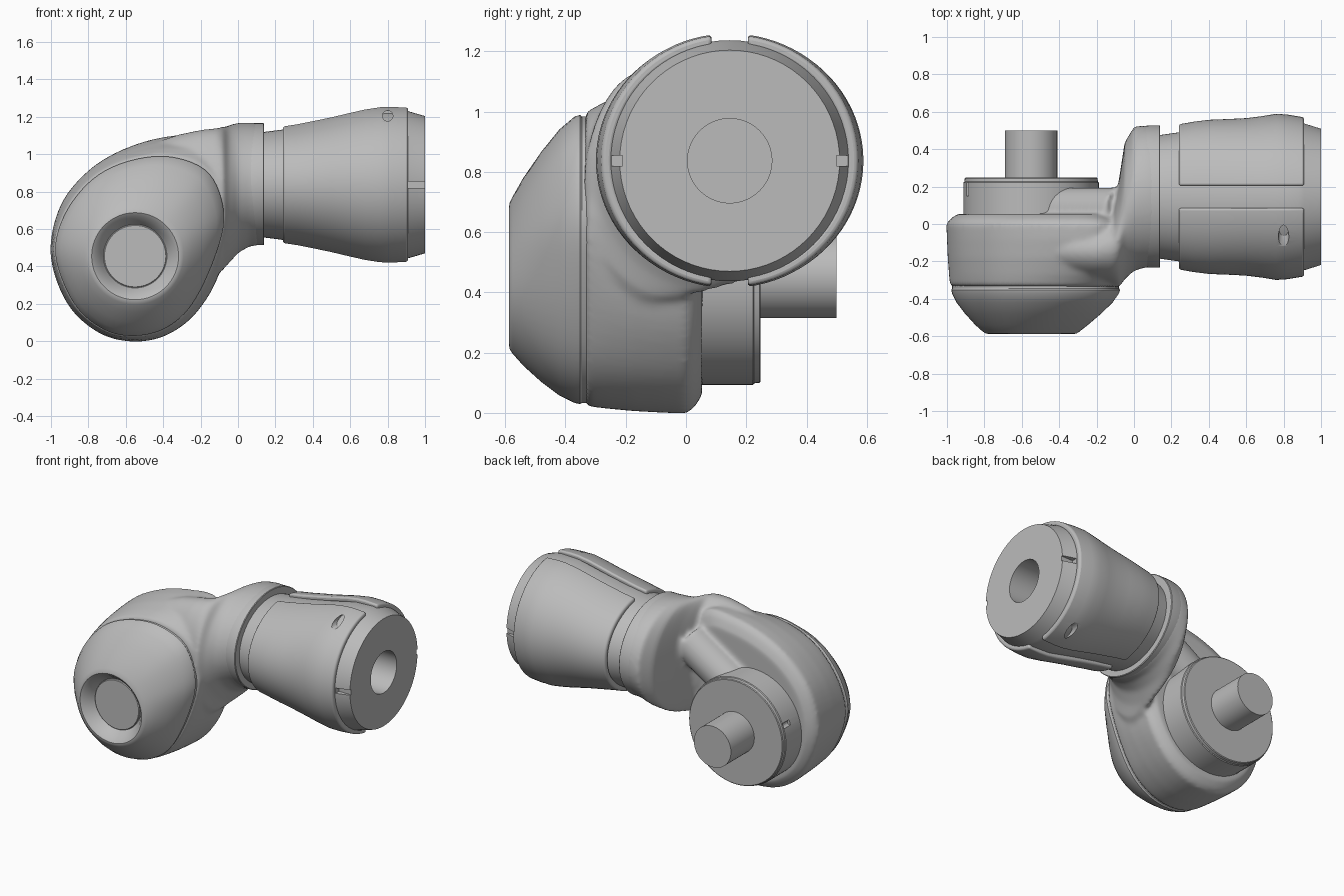
import bpy, bmesh, math
from mathutils import Vector, Matrix

old = bpy.data.objects.get("Cube")
if old:
    bpy.data.objects.remove(old, do_unlink=True)

grey = bpy.data.materials.new("light_grey")
grey.use_nodes = True
COLOUR = (0.5, 0.5, 0.5, 1)
grey.diffuse_color = COLOUR
grey.node_tree.nodes["Principled BSDF"].inputs["Base Color"].default_value = COLOUR

YC, ZC = 0.145, 0.837          # axis of the forearm tube
HUB = Vector((-0.55, 0.455))   # joint axis in x, z


def loft(bm, rings):
    """Skin a list of equal-length point rings and close both ends."""
    rows = [[bm.verts.new(p) for p in ring] for ring in rings]
    n = len(rows[0])
    for a, b in zip(rows, rows[1:]):
        for i in range(n):
            j = (i + 1) % n
            bm.faces.new((a[i], a[j], b[j], b[i]))
    bm.faces.new(rows[0])
    bm.faces.new(rows[-1])


def smooth(ob, angle=35):
    bpy.ops.object.select_all(action="DESELECT")
    ob.select_set(True)
    bpy.context.view_layer.objects.active = ob
    bpy.ops.object.shade_smooth_by_angle(angle=math.radians(angle))


def make(name, *shells, angle=35):
    bm = bmesh.new()
    for rings in shells:
        loft(bm, rings)
    bmesh.ops.recalc_face_normals(bm, faces=bm.faces)
    mesh = bpy.data.meshes.new(name)
    bm.to_mesh(mesh)
    bm.free()
    mesh.materials.append(grey)
    ob = bpy.data.objects.new(name, mesh)
    bpy.context.collection.objects.link(ob)
    smooth(ob, angle)
    return ob


def oval(x, ry, rz, yc=YC, zc=ZC, n=72):
    """Elliptical section across the x axis."""
    return [(x, yc + ry * math.cos(t), zc + rz * math.sin(t))
            for t in (2 * math.pi * i / n for i in range(n))]


def disc(y, r, centre=HUB, n=64):
    """Circular section across the y axis."""
    return [(centre[0] + r * math.cos(t), y, centre[1] + r * math.sin(t))
            for t in (2 * math.pi * i / n for i in range(n))]


def spline(pts, steps=6):
    """Closed smooth curve through the points."""
    pts = [Vector(p) for p in pts]
    n, out = len(pts), []
    for i in range(n):
        a, b, c, d = (pts[(i + k) % n] for k in (-1, 0, 1, 2))
        for s in range(steps):
            t = s / steps
            out.append(0.5 * (2 * b + (c - a) * t + (2 * a - 5 * b + 4 * c - d) * t * t
                              + (3 * b - a - 3 * c + d) * t ** 3))
    return out


def blend(a, b, t, y, grow=1.0):
    """Section at depth y between two outlines, scaled about the hub."""
    return [((q := HUB + (p.lerp(r, t) - HUB) * grow).x, y, q.y) for p, r in zip(a, b)]


def cut(ob, cutters, angle=35):
    """Subtract the cutters for good and restore crisp edges."""
    for cutter in cutters:
        mod = ob.modifiers.new("cut", "BOOLEAN")
        mod.object = cutter
        mod.solver = "EXACT"
    bpy.context.view_layer.objects.active = ob
    for mod in list(ob.modifiers):
        bpy.ops.object.modifier_apply(modifier=mod.name)
    for cutter in cutters:
        bpy.data.objects.remove(cutter, do_unlink=True)
    smooth(ob, angle)


# Outlines of the elbow: egg-shaped front, fuller silhouette behind
egg = spline([(-.98, .46), (-.93, .68), (-.78, .87), (-.58, .97), (-.35, .99), (-.15, .9),
              (-.07, .68), (-.12, .45), (-.24, .2), (-.38, .07), (-.55, .025), (-.72, .06), (-.88, .2)])
full = spline([(-1, .46), (-.95, .72), (-.8, .91), (-.6, 1.03), (-.36, 1.095), (-.14, 1.08),
               (-.04, .78), (-.09, .4), (-.21, .17), (-.37, .04), (-.55, 0), (-.74, .045), (-.91, .2)])
rim = [HUB + (p - HUB).normalized() * 0.25 for p in egg]

# Elbow housing: hub body, neck and inner cable tube fused together
body = [blend(egg, full, t, y, g) for y, t, g in
        ((-.335, 0, 1.005), (-.27, .4, 1), (-.18, .75, 1), (-.08, .97, 1), (0, 1, 1.005),
         (.028, 1, .96), (.054, 1, .87))]
neck = [oval(x, ry, rz, yc, zc) for x, yc, ry, zc, rz in
        ((-.45, -.14, .15, .72, .34), (-.32, -.14, .18, .74, .365), (-.2, -.14, .19, .745, .385),
         (-.11, -.12, .215, .752, .388), (-.08, -.05, .29, .765, .385), (-.05, .07, .365, .785, .37),
         (0, .135, .385, .82, .348), (.06, .147, .38, .838, .331), (.12, .147, .375, .84, .325))]
tube_dir = Vector((.37, 0, .24))
turn = tube_dir.to_track_quat("Z", "Y")
tube = [[Vector((-.45, .07, .66)) + tube_dir * s + turn @ Vector((.125 * math.cos(a), .125 * math.sin(a), 0))
         for a in (2 * math.pi * i / 32 for i in range(32))] for s in (0, 1)]
elbow = make("elbow_housing", body, neck, tube)
remesh = elbow.modifiers.new("fuse", "REMESH")
remesh.mode = "VOXEL"
remesh.voxel_size = 0.013
remesh.use_smooth_shade = True
soften = elbow.modifiers.new("soften", "SMOOTH")
soften.factor = 0.5
soften.iterations = 10

# Domed joint cover with dished centre and a flat round floor
cover = [blend(egg, rim, t, y, g) for y, t, g in
         ((-.3, 0, .98), (-.345, 0, .98), (-.352, 0, .99), (-.37, .01, .985), (-.42, .18, 1), (-.48, .43, 1),
          (-.54, .73, 1), (-.575, .95, 1), (-.585, 1, .975), (-.587, 1, .93), (-.575, 1, .86), (-.535, 1, .74),
          (-.51, 1, .68))]
make("joint_cover", cover, angle=28)
make("cover_floor", [disc(y, r) for y, r in ((-.5, .168), (-.518, .168), (-.522, .164))])

# Output drum with a small keyway, and the shaft on the back of the joint
drum = make("output_drum", [disc(y, r) for y, r in
                            ((0, .362), (.222, .362), (.226, .357), (.244, .355), (.248, .35))], angle=25)
key = HUB + Vector((-.36 * math.cos(.35), .36 * math.sin(.35)))
cut(drum, [make("keyway_cutter", [disc(y, .018, key, 12) for y in (.15, .222)])], angle=25)
make("output_shaft", [disc(.2, .14), disc(.5, .14)])

# Flange closing the neck
make("neck_flange", [oval(x, ry, rz, .147, .84) for x, ry, rz in
                     ((.03, .37, .318), (.07, .379, .326), (.136, .38, .326), (.14, .376, .322))])

# Forearm core with bored end and two side slots
core = make("forearm_core", [oval(x, ry, rz) for x, ry, rz in
                             ((.1, .325, .277), (.24, .345, .295), (.4, .375, .32), (.6, .395, .36),
                              (.75, .405, .395), (.88, .405, .4), (.91, .393, .393), (1, .365, .367),
                              (1, .14, .14), (.5, .14, .14))])
cut(core, [make("slot_cutter", [[(x, YC + side * .38 + .025 * a, ZC + .018 * b) for a, b in
                                 ((-1, -1), (1, -1), (1, 1), (-1, 1))] for x in (.91, 1.05)])
           for side in (-1, 1)])


def arc(x, ry, rz, thick=0.035, n=40):
    """C-shaped section covering the front half, leaving a gap at top and bottom."""
    out = []
    for k, (a, b) in enumerate(((ry, rz), (ry - thick, rz - thick))):
        start = math.asin(.06 / a)
        row = [start + (math.pi - 2 * start) * i / n for i in range(n + 1)]
        pts = [(x, YC - a * math.sin(t), ZC + b * math.cos(t)) for t in row]
        out += pts[::-1] if k else pts
    return out


# Two forearm shells, the second turned half a circle around the tube
PROFILE = ((.24, .388, .317), (.32, .402, .329), (.4, .412, .345), (.5, .416, .366), (.6, .421, .39),
           (.68, .431, .408), (.76, .444, .42), (.82, .44, .422), (.91, .425, .418))
half_turn = (Matrix.Translation((0, YC, ZC)) @ Matrix.Rotation(math.pi, 4, "X")
             @ Matrix.Translation((0, -YC, -ZC)))
for name, turned in (("front_shell", False), ("back_shell", True)):
    shell = make(name, [arc(*p) for p in PROFILE])
    bevel = shell.modifiers.new("soft_edges", "BEVEL")
    bevel.width = 0.012
    bevel.segments = 3
    bevel.limit_method = "ANGLE"
    bevel.angle_limit = math.radians(50)
    cut(shell, [make("screw_hole_cutter", [disc(y, .028, (.8, 1.205), 24) for y in (-.3, .03)])])
    if turned:
        shell.data.transform(half_turn)
